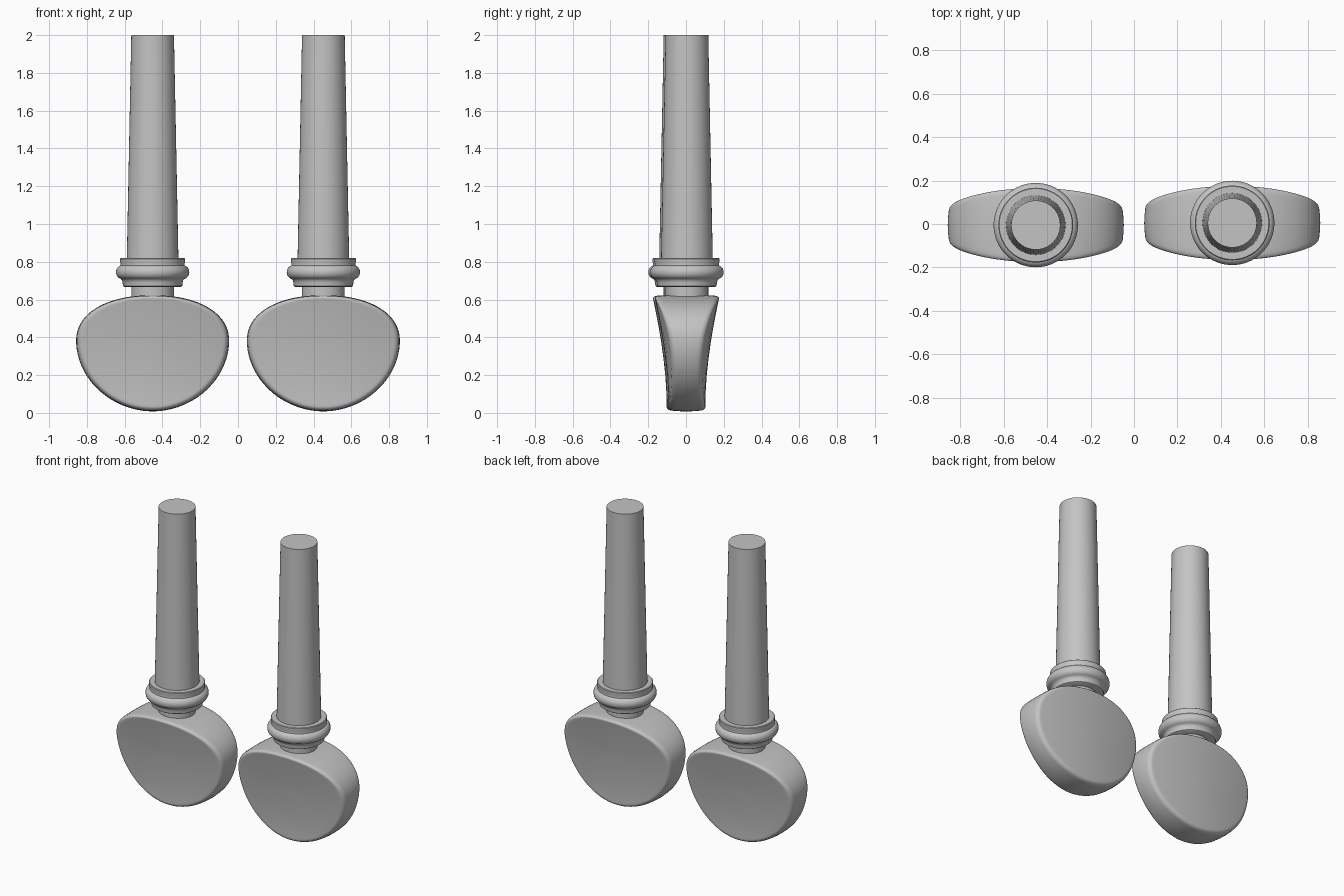
import bpy, bmesh, math

cube = bpy.data.objects.get("Cube")
if cube:
    bpy.data.objects.remove(cube)

GREY = (0.55, 0.55, 0.55, 1)
mat = bpy.data.materials.new("plain grey")
mat.use_nodes = True
mat.diffuse_color = GREY
mat.node_tree.nodes["Principled BSDF"].inputs["Base Color"].default_value = GREY


def loft(name, rings, location, angle):
    """Skin a list of equal closed rings and cap both ends."""
    bm = bmesh.new()
    loops = [[bm.verts.new(p) for p in ring] for ring in rings]
    n = len(loops[0])
    for a, b in zip(loops, loops[1:]):
        for i in range(n):
            j = (i + 1) % n
            bm.faces.new((a[i], a[j], b[j], b[i]))
    bm.faces.new(loops[0])
    bm.faces.new(loops[-1])
    bmesh.ops.recalc_face_normals(bm, faces=bm.faces)
    mesh = bpy.data.meshes.new(name)
    bm.to_mesh(mesh)
    bm.free()
    mesh.materials.append(mat)
    ob = bpy.data.objects.new(name, mesh)
    ob.location = location
    bpy.context.collection.objects.link(ob)
    bpy.ops.object.select_all(action='DESELECT')
    ob.select_set(True)
    bpy.context.view_layer.objects.active = ob
    bpy.ops.object.shade_smooth_by_angle(angle=math.radians(angle))
    return ob


def lathe(name, profile, location, segments=64):
    turn = [2 * math.pi * i / segments for i in range(segments)]
    rings = [[(r * math.cos(a), r * math.sin(a), z) for a in turn] for r, z in profile]
    return loft(name, rings, location, 40)


# Thumb grip: rounded heart-like outline, thick at the top and thin at the bottom
MID_Z, HALF_W, UP, DOWN = 0.38, 0.405, 0.243, 0.372


def outline(scale, steps=96):
    points = []
    for i in range(steps):
        a = 2 * math.pi * i / steps
        c, s = math.cos(a), math.sin(a)
        power, height = (2 / 2.2, UP) if s > 0 else (2 / 1.95, DOWN)
        x = math.copysign(abs(c) ** power, c) * HALF_W
        z = math.copysign(abs(s) ** power, s) * height
        points.append((x * scale, MID_Z + z * scale))
    return points


def half_thickness(x, z):
    rise = max(z - 0.08, 0) / 0.54
    return 0.098 + 0.075 * rise ** 1.6 - 0.24 * x * x


def grip(name, location):
    # scale of the outline and drop below the broad face, from face centre to rim
    steps = [(0.03, 0), (0.25, 0), (0.5, 0), (0.75, 0), (0.9, 0)]
    for i in range(7):
        a = math.pi / 2 * i / 6
        steps.append((0.93 + 0.06 * math.sin(a), 0.03 * (1 - math.cos(a))))
    steps.append((0.997, 0.055))
    front = [[(x, -half_thickness(x, z) + drop, z) for x, z in outline(s)]
             for s, drop in steps]
    middle = [[(x, 0, z) for x, z in outline(1)]]
    back = [[(x, -y, z) for x, y, z in ring] for ring in reversed(front)]
    return loft(name, front + middle + back, location, 60)


# Turned parts as (radius, height) profiles
SHAFT = [(0.137, 0.8), (0.113, 2.0)]
NECK = [(0.113, 0.56), (0.113, 0.69)]
COLLAR = [(0.15, 0.667), (0.157, 0.672), (0.159, 0.69), (0.162, 0.703)]
COLLAR += [(0.162 + 0.032 * math.cos(a), 0.745 + 0.036 * math.sin(a))
           for a in (math.radians(d) for d in range(-75, 76, 15))]
COLLAR += [(0.169, 0.788), (0.172, 0.8), (0.172, 0.816), (0.168, 0.82)]

for side, x, y in (("right", -0.452, -0.005), ("left", 0.452, 0.005)):
    at = (x, y, 0)
    grip(side + "_grip", at)
    lathe(side + "_neck", NECK, at)
    lathe(side + "_collar", COLLAR, at)
    lathe(side + "_shaft", SHAFT, at)
